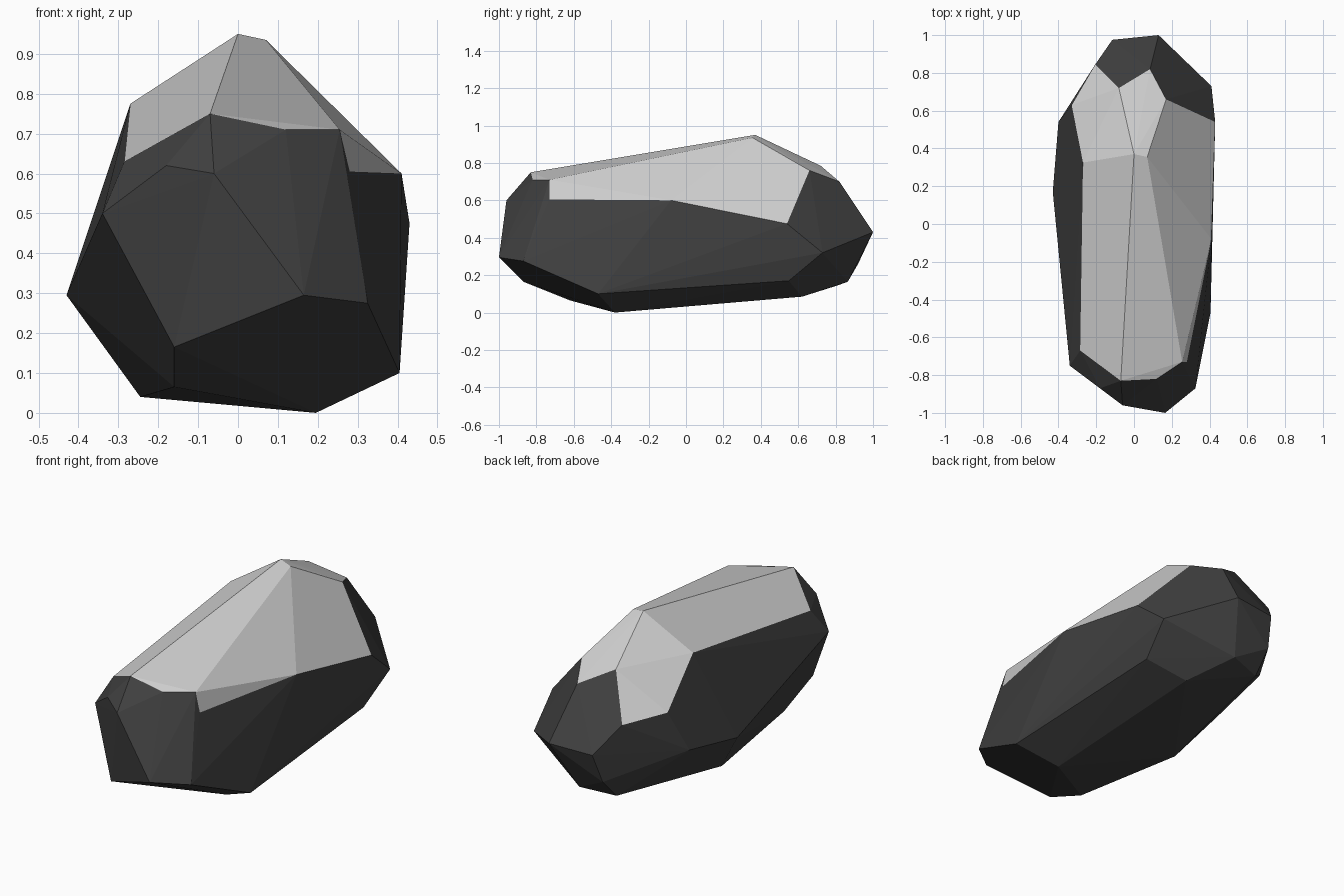
import bpy, bmesh

cube = bpy.data.objects.get("Cube")
if cube:
    bpy.data.objects.remove(cube, do_unlink=True)


def material(name, grey):
    m = bpy.data.materials.new(name)
    m.use_nodes = True
    col = (grey, grey, grey, 1)
    m.diffuse_color = col
    bsdf = m.node_tree.nodes["Principled BSDF"]
    bsdf.inputs["Base Color"].default_value = col
    bsdf.inputs["Roughness"].default_value = 0.9
    return m


# Corners of the pale cap (upper case) and of the dark stone (lower case)
corners = {
    "A": (0, .37, .95), "B": (.07, .355, .935), "C": (-.27, .325, .775),
    "D": (-.285, -.67, .63), "E": (-.07, -.83, .75), "F": (-.085, -.84, .68),
    "G": (.12, -.82, .71), "H": (.255, -.73, .71), "I": (.28, -.73, .605),
    "J": (.41, -.08, .6), "K": (.43, .54, .475), "L": (.17, .66, .76),
    "M": (.085, .82, .7), "N": (-.08, .72, .785), "O": (-.205, .845, .56),
    "P": (-.33, .63, .58),
    "q": (-.4, .54, .36), "r": (-.43, .17, .295), "s": (-.34, -.75, .5),
    "t": (-.06, -.96, .6), "u": (.165, -1, .295), "v": (.325, -.87, .275),
    "w": (-.18, -.87, .62), "x": (.405, -.47, .1), "y": (-.16, -.87, .165),
    "z": (-.16, -.62, .065), "a": (-.245, .04, .04), "b": (.195, -.38, 0),
    "c": (.167, .62, .085), "d": (.375, .55, .17), "e": (.41, .73, .32),
    "f": (.13, 1, .43), "g": (-.115, .975, .42), "h": (-.14, .92, .26),
    "i": (.04, .865, .165), "j": (-.147, .81, .145),
}
# Facets of the cap, each as its corner letters
cap_facets = ["ACDE", "DEFG", "ABEGH", "GHI", "HIJ", "BHJKL", "ABLMN", "ACNOP"]

# Faceted boulder: convex shell around the corners
bm = bmesh.new()
letter = {bm.verts.new(co): name for name, co in corners.items()}
bmesh.ops.convex_hull(bm, input=bm.verts[:])
bmesh.ops.recalc_face_normals(bm, faces=bm.faces[:])
for face in bm.faces:
    names = {letter[v] for v in face.verts}
    face.material_index = int(any(names <= set(f) for f in cap_facets))
    face.smooth = False
loose = [v for v in bm.verts if not v.link_faces]
bmesh.ops.delete(bm, geom=loose, context="VERTS")

# Merge nearly flat neighbours into single facets
bmesh.ops.dissolve_limit(bm, angle_limit=0.03, verts=bm.verts[:],
                         edges=bm.edges[:], delimit={"MATERIAL"})

mesh = bpy.data.meshes.new("boulder")
bm.to_mesh(mesh)
bm.free()
mesh.materials.append(material("dark stone", 0.052))
mesh.materials.append(material("pale cap", 0.64))
boulder = bpy.data.objects.new("boulder", mesh)
bpy.context.collection.objects.link(boulder)
